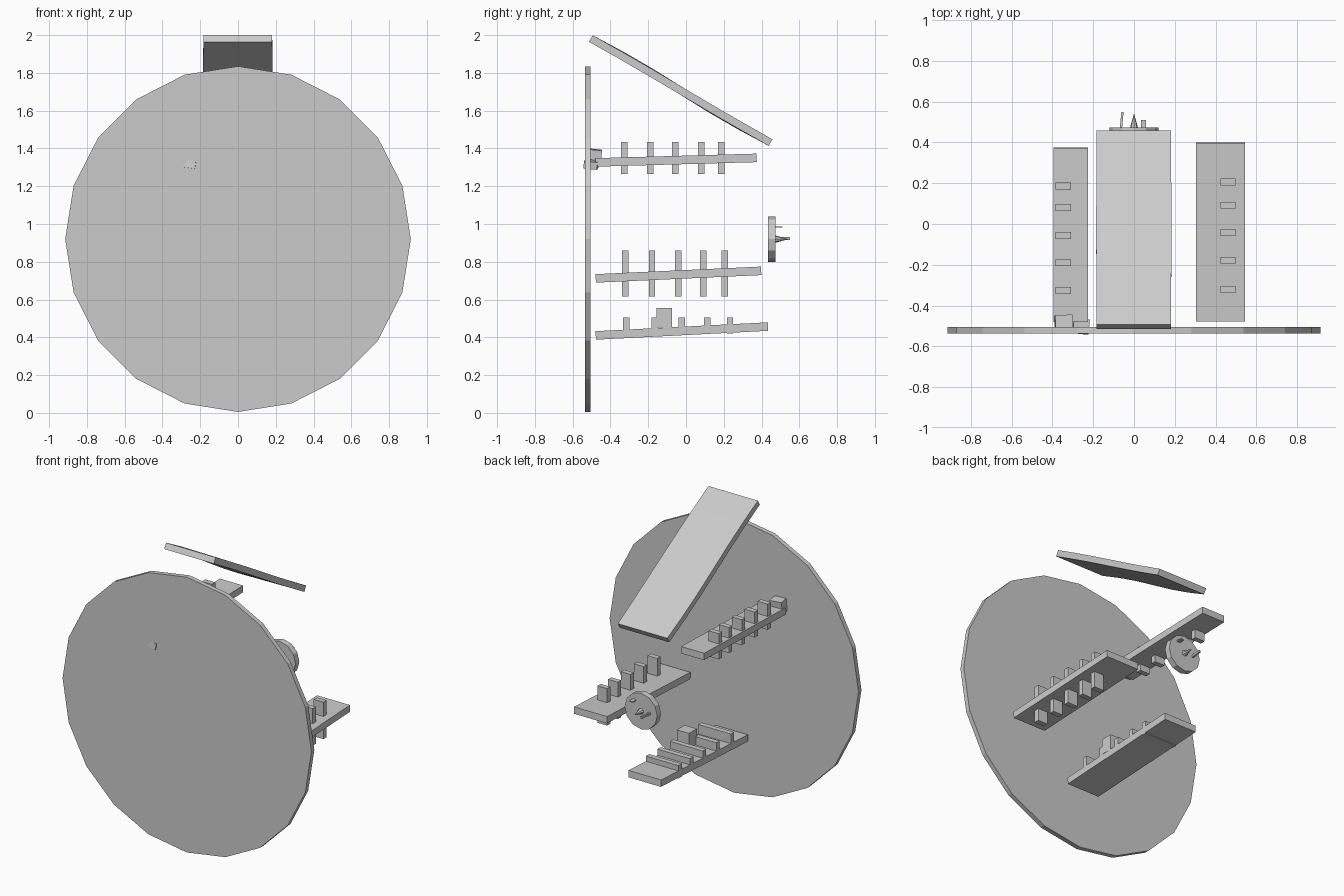
import bpy, bmesh, math
from mathutils import Vector, Matrix

if "Cube" in bpy.data.objects:
    bpy.data.objects.remove(bpy.data.objects["Cube"])


def make(name, bm):
    bmesh.ops.recalc_face_normals(bm, faces=bm.faces)
    me = bpy.data.meshes.new(name)
    bm.to_mesh(me)
    bm.free()
    ob = bpy.data.objects.new(name, me)
    bpy.context.collection.objects.link(ob)
    return ob


def box(name, x, y, z, rot=(0, 0, 0)):
    """Box from (min, max) ranges, optionally turned about its centre."""
    bm = bmesh.new()
    bmesh.ops.create_cube(bm, size=1)
    for v in bm.verts:
        v.co = Vector([v.co[i] * (r[1] - r[0]) for i, r in enumerate((x, y, z))])
    ob = make(name, bm)
    ob.location = [sum(r) / 2 for r in (x, y, z)]
    ob.rotation_euler = [math.radians(a) for a in rot]
    return ob


def cone_y(name, x, y, z, r1, r2, sides):
    """Disc or cone with its axis along y, running from y[0] to y[1]."""
    bm = bmesh.new()
    bmesh.ops.create_cone(bm, cap_ends=True, segments=sides, radius1=r1,
                          radius2=r2, depth=y[1] - y[0])
    bmesh.ops.rotate(bm, verts=bm.verts, matrix=Matrix.Rotation(-math.pi / 2, 3, 'X'))
    ob = make(name, bm)
    ob.location = (x, sum(y) / 2, z)
    return ob


def plank(name, x, start, end, thick, steps=1, wave=0.0):
    """Sloping board between two (y, z) centre points, with optional warp."""
    bm = bmesh.new()
    a, b = Vector(start), Vector(end)
    d = (b - a).normalized()
    n = Vector((-d.y, d.x)) * thick / 2
    rings = []
    for i in range(steps + 1):
        t = i / steps
        c = a.lerp(b, t)
        w = wave * math.sin(t * 2 * math.pi)
        sx = 0.3 * wave * math.sin(t * math.pi)
        ring = []
        for xx, s, k in ((x[0] - sx, 1, 1), (x[1] + sx, 1, 0.3),
                         (x[1] + sx, -1, 0.3), (x[0] - sx, -1, 1)):
            p = c + n * s
            ring.append(bm.verts.new((xx, p.x, p.y + w * k)))
        rings.append(ring)
    for r, q in zip(rings, rings[1:]):
        for i in range(4):
            j = (i + 1) % 4
            bm.faces.new((r[i], r[j], q[j], q[i]))
    bm.faces.new(rings[0])
    bm.faces.new(rings[-1])
    return make(name, bm)


def pegs(name, x, ys, z, w=0.034):
    for i, y in enumerate(ys):
        box(f"{name}_{i + 1}", x, (y - w / 2, y + w / 2), z)


# large upright disc
cone_y("large_disc", 0, (-0.536, -0.505), 0.92, 0.915, 0.915, 20)

# warped sloping roof board
plank("roof_board", (-0.183, 0.181), (-0.504, 1.982), (0.448, 1.431), 0.04, 6, 0.008)

# three ledges
plank("upper_ledge", (-0.395, -0.225), (-0.48, 1.326), (0.374, 1.35), 0.045)
plank("middle_ledge", (0.303, 0.545), (-0.478, 0.712), (0.398, 0.752), 0.045)
plank("lower_ledge", (-0.12, 0.12), (-0.478, 0.41), (0.434, 0.457), 0.045)

# pegs through the two side ledges, ribs across the lower one
pegs("upper_peg", (-0.384, -0.31), (-0.327, -0.19, -0.056, 0.08, 0.187), (1.265, 1.435))
pegs("middle_peg", (0.425, 0.497), (-0.322, -0.18, -0.042, 0.092, 0.205), (0.615, 0.86))
pegs("lower_rib", (-0.12, 0.12), (-0.317, -0.165, -0.022, 0.112, 0.233), (0.42, 0.505))

# loose blocks
box("lower_block", (0.03, 0.12), (-0.157, -0.075), (0.452, 0.555))
box("upper_block", (-0.388, -0.302), (-0.53, -0.45), (1.31, 1.395), (-6, 4, 2))
box("upper_chip", (-0.30, -0.222), (-0.538, -0.466), (1.295, 1.335), (-5, 8, -6))

# small disc with its pointed pieces
cone_y("small_disc", 0, (0.433, 0.473), 0.92, 0.12, 0.12, 12)
cone_y("centre_spike", 0, (0.471, 0.543), 0.92, 0.02, 0.0, 8)
box("small_tab", (0.035, 0.06), (0.471, 0.51), (0.981, 0.988))
box("thin_blade", (-0.066, -0.055), (0.465, 0.55), (0.915, 0.93), (0, 0, -5))
